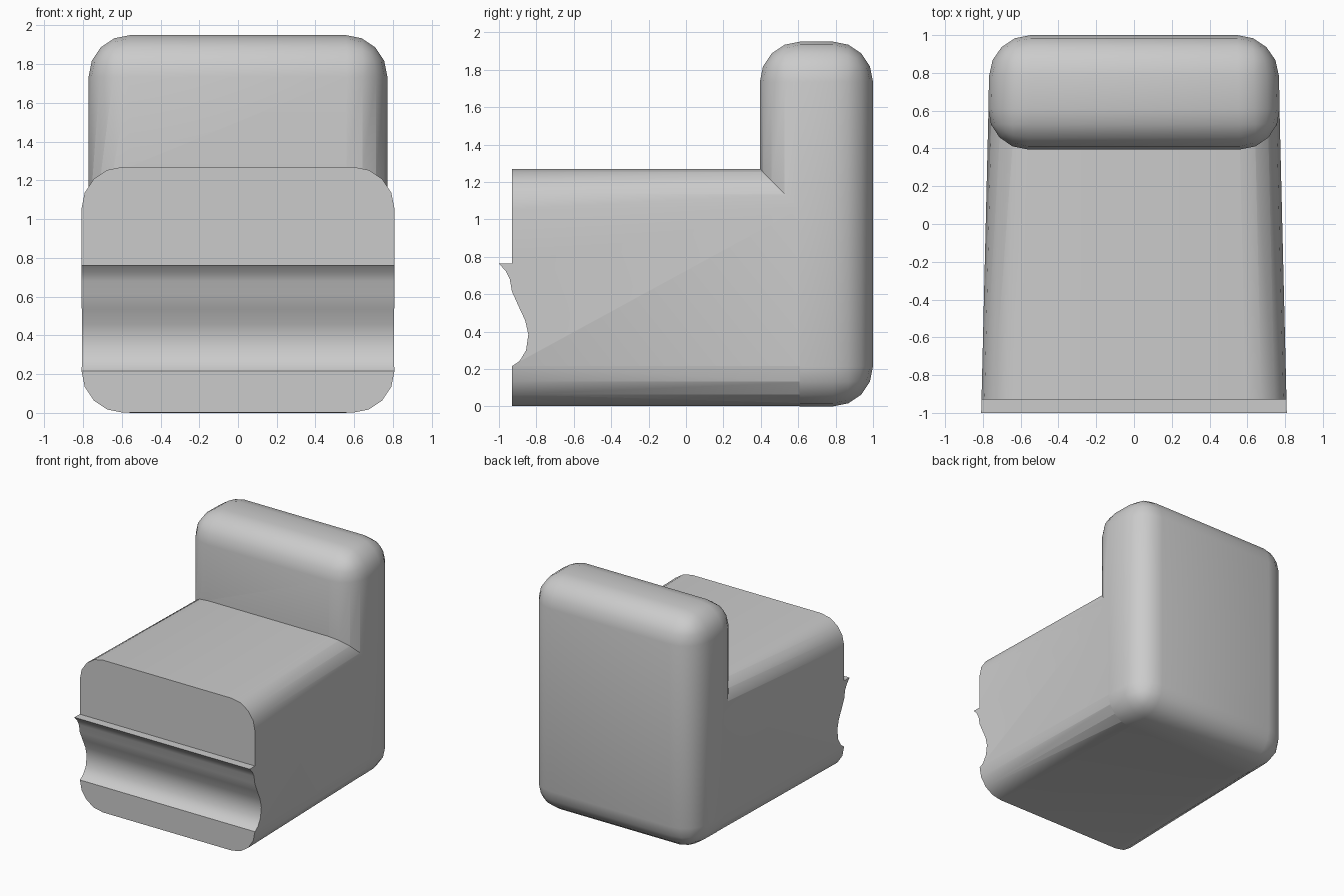
import bpy, bmesh, math

if "Cube" in bpy.data.objects:
    bpy.data.objects.remove(bpy.data.objects["Cube"])

def half_width(y):
    # sides narrow gently towards the back
    return 0.786 - 0.024 * y

def rounded_block(name, y0, y1, z0, z1, keep_sharp=None, inset=0.0):
    bm = bmesh.new()
    bmesh.ops.create_cube(bm, size=1)
    for v in bm.verts:
        y = y0 if v.co.y < 0 else y1
        w = half_width(y) - inset
        v.co = (math.copysign(w, v.co.x), y, z0 if v.co.z < 0 else z1)
    edges = [e for e in bm.edges if keep_sharp is None or not keep_sharp(e)]
    bmesh.ops.bevel(bm, geom=edges, offset=0.215, segments=4, profile=0.5,
                    affect='EDGES', clamp_overlap=True)
    return make_object(name, bm)

def make_object(name, bm):
    bmesh.ops.recalc_face_normals(bm, faces=bm.faces)
    me = bpy.data.meshes.new(name)
    bm.to_mesh(me)
    bm.free()
    ob = bpy.data.objects.new(name, me)
    bpy.context.collection.objects.link(ob)
    return ob

def boolean(ob, other, op):
    m = ob.modifiers.new(op.lower(), 'BOOLEAN')
    m.operation, m.solver, m.object = op, 'EXACT', other
    bpy.context.view_layer.objects.active = ob
    bpy.ops.object.modifier_apply(modifier=m.name)
    bpy.data.objects.remove(other)

# seat: only the four lengthwise edges are rounded
chair = rounded_block(
    "chair", -1.1, 0.7, 0.001, 1.27, inset=0.001,
    keep_sharp=lambda e: abs(e.verts[0].co.y - e.verts[1].co.y) < 0.5)

# backrest: rounded on every edge, reaching the floor
backrest = rounded_block("backrest", 0.395, 1.0, 0.0, 1.95)
boolean(chair, backrest, 'UNION')

# front cutter: flat front with a projecting lip above a scooped groove
profile = [(-1.3, 1.5), (-0.93, 1.5), (-0.93, 0.763), (-1.0, 0.763),
           (-0.965, 0.725), (-0.942, 0.68), (-0.931, 0.615), (-0.895, 0.535),
           (-0.86, 0.46), (-0.843, 0.385), (-0.855, 0.30), (-0.89, 0.242),
           (-0.93, 0.215), (-0.93, -0.2), (-1.3, -0.2)]
bm = bmesh.new()
face = bm.faces.new([bm.verts.new((-1, y, z)) for y, z in profile])
ext = bmesh.ops.extrude_face_region(bm, geom=[face])
bmesh.ops.translate(bm, vec=(2, 0, 0),
                    verts=[g for g in ext["geom"] if isinstance(g, bmesh.types.BMVert)])
boolean(chair, make_object("front_cutter", bm), 'DIFFERENCE')

# smooth rounded edges, crisp corners
bpy.ops.object.select_all(action='DESELECT')
chair.select_set(True)
bpy.context.view_layer.objects.active = chair
bpy.ops.object.shade_smooth_by_angle(angle=math.radians(33))
